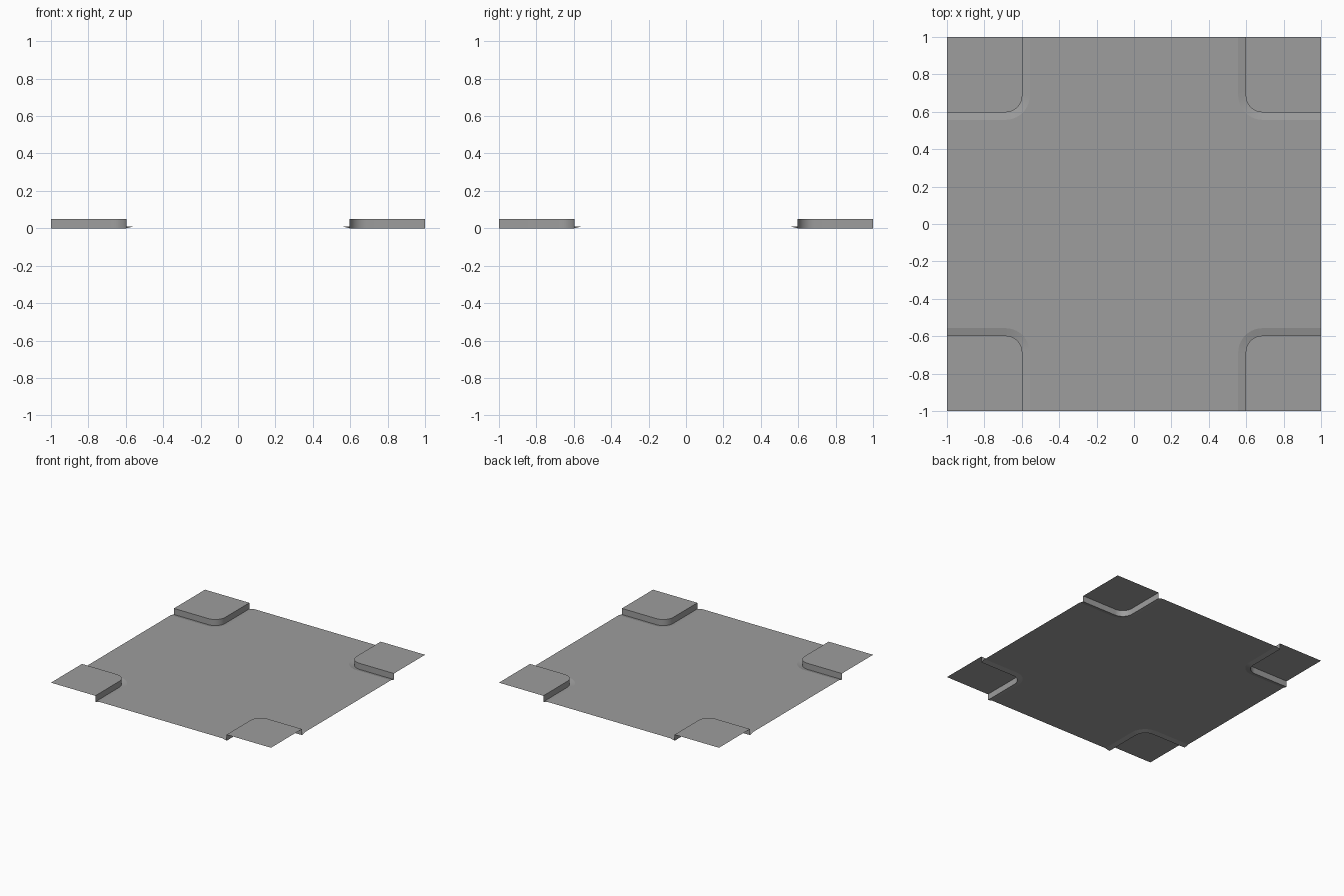
import bpy, bmesh, math

if "Cube" in bpy.data.objects:
    bpy.data.objects.remove(bpy.data.objects["Cube"])

EDGE, CURB, RADIUS, GUTTER = 1.0, 0.597, 0.09, 0.04
ROAD_Z, LOW_Z, TOP_Z = 0.01, 0.0, 0.05
STEPS = 10
CENTRE = CURB + RADIUS

# Dark grey paving
grey = bpy.data.materials.new("dark_grey")
grey.diffuse_color = (0.34, 0.34, 0.34, 1)
grey.use_nodes = True
grey.node_tree.nodes["Principled BSDF"].inputs["Base Color"].default_value = grey.diffuse_color


def corner_path(offset, z, turn):
    """Rounded corner line in the +x +y quadrant, rotated by quarter turns."""
    r = RADIUS + offset
    pts = [(EDGE, CURB - offset)]
    for i in range(STEPS + 1):
        a = math.radians(270 - 90 * i / STEPS)
        pts.append((CENTRE + r * math.cos(a), CENTRE + r * math.sin(a)))
    pts.append((CURB - offset, EDGE))
    for _ in range(turn):
        pts = [(-y, x) for x, y in pts]
    return [(x, y, z) for x, y in pts]


def finish(name, bm):
    mesh = bpy.data.meshes.new(name)
    bm.to_mesh(mesh)
    bm.free()
    mesh.materials.append(grey)
    obj = bpy.data.objects.new(name, mesh)
    bpy.context.collection.objects.link(obj)
    bpy.context.view_layer.objects.active = obj
    bpy.ops.object.select_all(action='DESELECT')
    obj.select_set(True)
    bpy.ops.object.shade_smooth_by_angle(angle=math.radians(30))


def strip(name, outer, inner):
    """Surface between two corner lines, repeated at all four corners."""
    bm = bmesh.new()
    for turn in range(4):
        a = [bm.verts.new(p) for p in corner_path(*outer, turn)]
        b = [bm.verts.new(p) for p in corner_path(*inner, turn)]
        for i in range(len(a) - 1):
            bm.faces.new((a[i], b[i], b[i + 1], a[i + 1]))
    bm.normal_update()
    # Face the strip upward / toward the road
    for f in bm.faces:
        c = f.calc_center_median()
        c.z = 0
        up = f.normal.z if abs(f.normal.z) > 0.1 else -f.normal.dot(c)
        if up < 0:
            f.normal_flip()
    finish(name, bm)


# Crossing road surface
bm = bmesh.new()
outline = [p for t in range(4) for p in corner_path(GUTTER, ROAD_Z, t)]
road = bm.faces.new([bm.verts.new(p) for p in outline])
road.normal_update()
if road.normal.z < 0:
    road.normal_flip()
bmesh.ops.triangulate(bm, faces=[road])
finish("road", bm)

# Sloped gutters and vertical curbs
strip("gutters", (GUTTER, ROAD_Z), (0, LOW_Z))
strip("curbs", (0, LOW_Z), (0, TOP_Z))

# Raised corner pavements
bm = bmesh.new()
for t in range(4):
    tip = (EDGE, EDGE)
    for _ in range(t):
        tip = (-tip[1], tip[0])
    pts = corner_path(0, TOP_Z, t) + [(*tip, TOP_Z)]
    face = bm.faces.new([bm.verts.new(p) for p in pts])
    face.normal_update()
    if face.normal.z < 0:
        face.normal_flip()
finish("pavements", bm)
